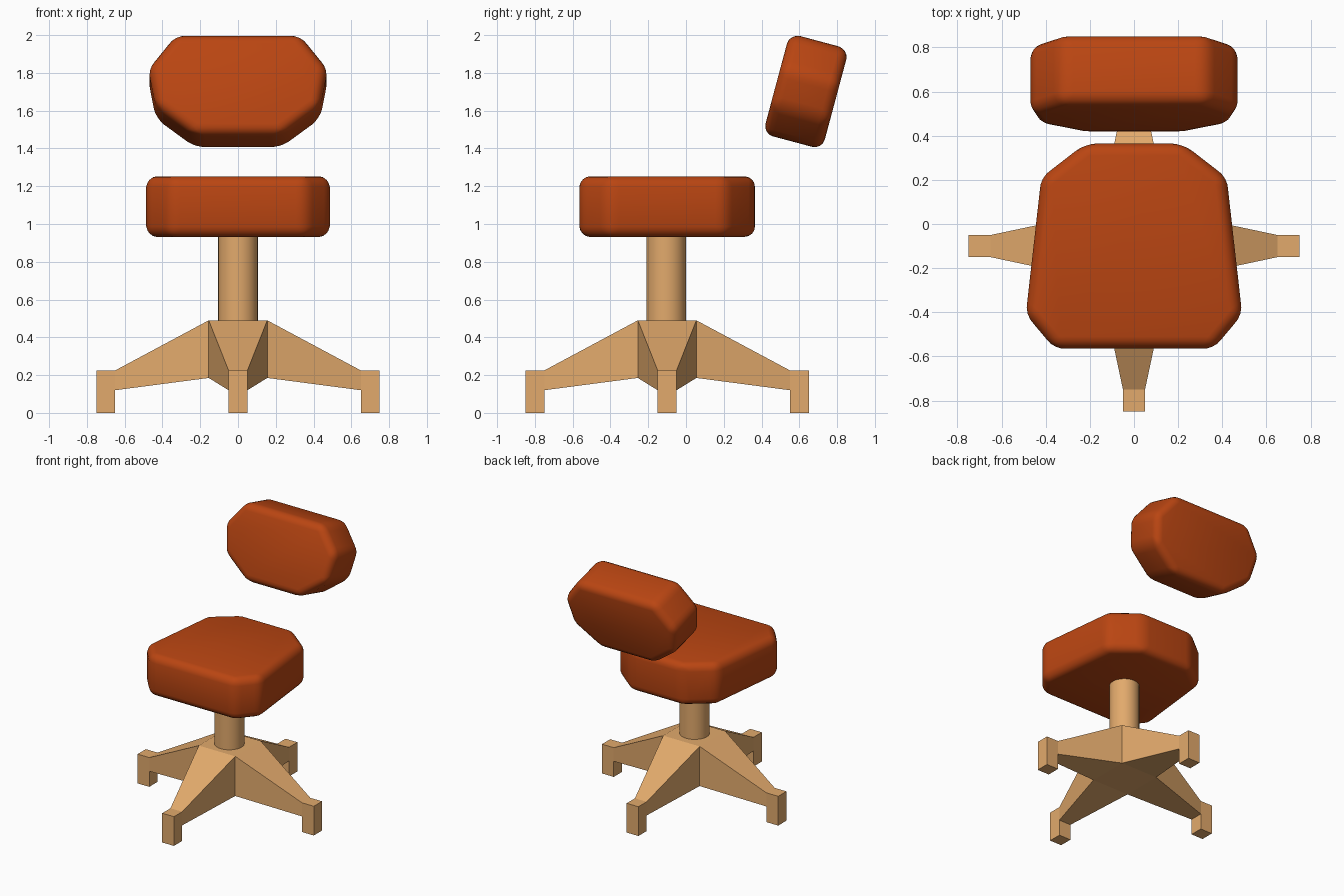
import bpy, bmesh, math
from mathutils import Matrix, Vector

if "Cube" in bpy.data.objects:
    bpy.data.objects.remove(bpy.data.objects["Cube"])

CY = -0.1  # centre of the pedestal in y


def material(name, rgb):
    m = bpy.data.materials.new(name)
    m.diffuse_color = (*rgb, 1)
    m.use_nodes = True
    m.node_tree.nodes["Principled BSDF"].inputs["Base Color"].default_value = m.diffuse_color
    return m


wood = material("wood", (0.76, 0.40, 0.15))
fabric = material("orange_fabric", (0.49, 0.06, 0.006))


def finish(bm, name, mat):
    bmesh.ops.recalc_face_normals(bm, faces=bm.faces)
    me = bpy.data.meshes.new(name)
    bm.to_mesh(me)
    bm.free()
    ob = bpy.data.objects.new(name, me)
    bpy.context.collection.objects.link(ob)
    me.materials.append(mat)
    return ob


def smooth(ob, angle):
    bpy.ops.object.select_all(action='DESELECT')
    ob.select_set(True)
    bpy.context.view_layer.objects.active = ob
    bpy.ops.object.shade_smooth_by_angle(angle=math.radians(angle))


def cushion(name, half, thick, radius):
    """Extrude a mirrored half outline along z, then round every edge."""
    outline = half + [(-x, y) for x, y in reversed(half)]
    bm = bmesh.new()
    face = bm.faces.new([bm.verts.new((x, y, -thick / 2)) for x, y in outline])
    ext = bmesh.ops.extrude_face_region(bm, geom=[face])
    top = [v for v in ext["geom"] if isinstance(v, bmesh.types.BMVert)]
    bmesh.ops.translate(bm, verts=top, vec=(0, 0, thick))
    bmesh.ops.recalc_face_normals(bm, faces=bm.faces)
    bmesh.ops.bevel(bm, geom=bm.edges[:], offset=radius, offset_type='OFFSET',
                    segments=4, profile=0.5, affect='EDGES', clamp_overlap=True)
    ob = finish(bm, name, fabric)
    smooth(ob, 60)
    return ob


# Four-legged base: square hub whose sides taper out into legs with feet
bm = bmesh.new()
sections = [(0.155, 0.155, 0.185, 0.49), (0.65, 0.05, 0.12, 0.225), (0.75, 0.05, 0.12, 0.225)]
for i in range(4):
    rot = Matrix.Translation((0, CY, 0)) @ Matrix.Rotation(i * math.pi / 2, 4, 'Z')
    rings = [[bm.verts.new(rot @ Vector(p)) for p in
              ((x, -w, lo), (x, w, lo), (x, w, hi), (x, -w, hi))]
             for x, w, lo, hi in sections]
    for a, b in zip(rings, rings[1:]):
        for k in range(4):
            bm.faces.new((a[k], a[(k + 1) % 4], b[(k + 1) % 4], b[k]))
    bm.faces.new(rings[-1])
    # foot pulled down from the underside of the leg tip
    tip = next(f for f in bm.faces if set(f.verts) ==
               {rings[1][0], rings[1][1], rings[2][0], rings[2][1]})
    new = bmesh.ops.extrude_discrete_faces(bm, faces=[tip])["faces"][0]
    low = bmesh.ops.extrude_face_region(bm, geom=[new])
    verts = [v for v in low["geom"] if isinstance(v, bmesh.types.BMVert)]
    for v in verts:
        v.co.z = 0
    bmesh.ops.delete(bm, geom=[new], context='FACES_ONLY')
bmesh.ops.remove_doubles(bm, verts=bm.verts, dist=1e-4)
bmesh.ops.holes_fill(bm, edges=[e for e in bm.edges if e.is_boundary], sides=4)
finish(bm, "leg_base", wood)

# Round column
bm = bmesh.new()
bmesh.ops.create_cone(bm, cap_ends=True, segments=32, radius1=0.105, radius2=0.105,
                      depth=0.50, matrix=Matrix.Translation((0, CY - 0.005, 0.72)))
smooth(finish(bm, "column", wood), 40)

# Seat cushion
seat = cushion("seat", [(0.36, -0.565), (0.49, -0.41), (0.42, 0.21), (0.22, 0.365)], 0.32, 0.055)
seat.location = (0, 0, 1.092)

# Backrest cushion, stood up and leaning back
back = cushion("backrest", [(0.23, -0.275), (0.435, -0.12), (0.475, 0.09), (0.33, 0.275)], 0.325, 0.055)
back.location = (0, 0.635, 1.702)
back.rotation_euler = (math.radians(90 - 15), 0, 0)
